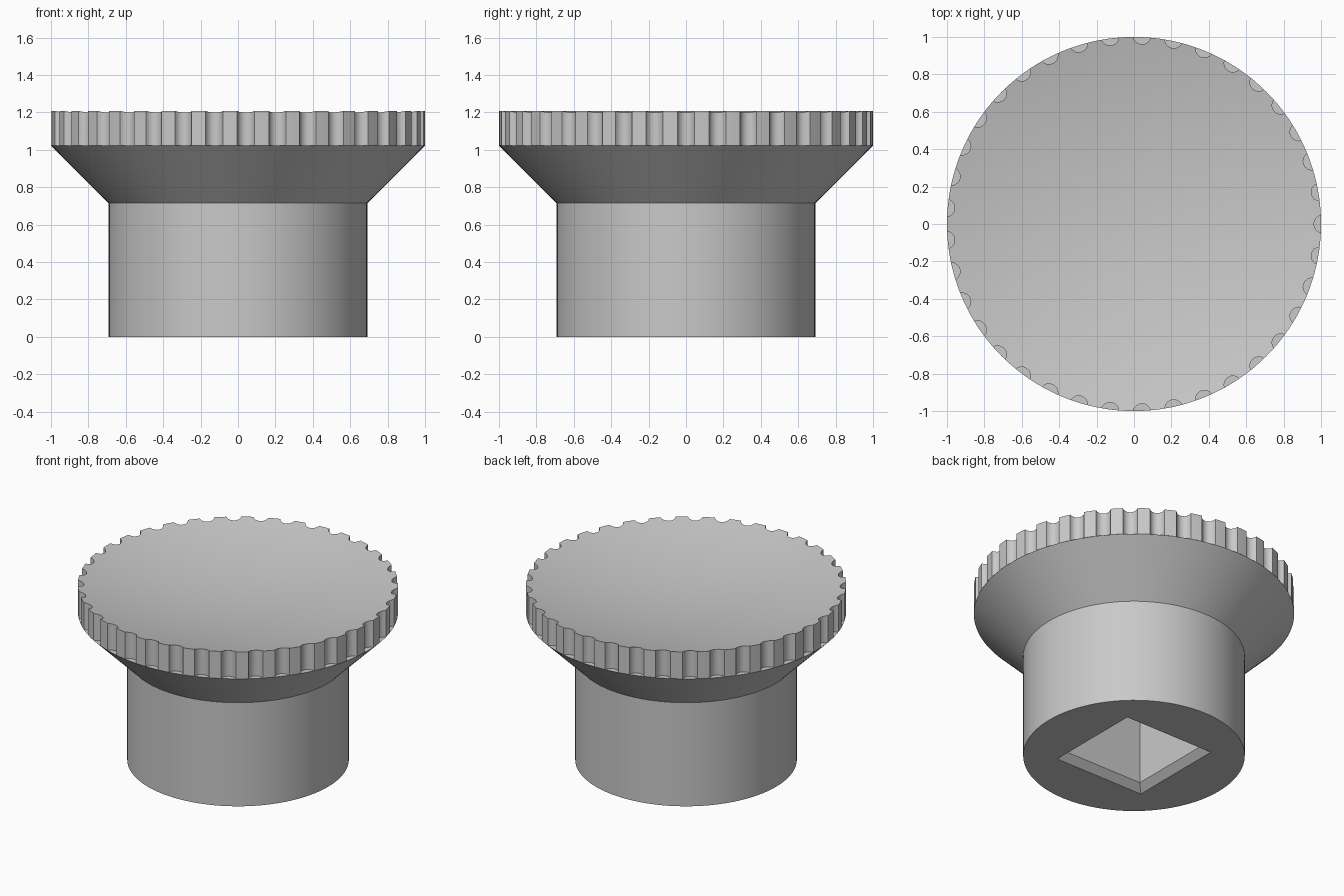
import bpy, bmesh, math

if "Cube" in bpy.data.objects:
    bpy.data.objects.remove(bpy.data.objects["Cube"])

SEG = 96            # divisible by 8 so the square socket gets its corners
NOTCHES = 37
DISH = 0.12         # depth of the hollow in the top
TOP = 1.208
RIM = 1.022         # underside of the grip rim

grey = bpy.data.materials.new("mid grey")
grey.diffuse_color = (0.585, 0.585, 0.585, 1)
grey.use_nodes = True
grey.node_tree.nodes["Principled BSDF"].inputs["Base Color"].default_value = grey.diffuse_color


def circle(r, z):
    return [(r * math.cos(a), r * math.sin(a), z)
            for a in (2 * math.pi * i / SEG for i in range(SEG))]


def square(half, z):
    pts = []
    for i in range(SEG):
        c, s = math.cos(2 * math.pi * i / SEG), math.sin(2 * math.pi * i / SEG)
        k = half / max(abs(c), abs(s))
        pts.append((c * k, s * k, z))
    return pts


def loft(name, rings, cap_start, cap_end):
    """Skin a stack of equal-length rings into one smooth-shaded part."""
    bm = bmesh.new()
    loops = [[bm.verts.new(p) for p in ring] for ring in rings]
    for a, b in zip(loops, loops[1:]):
        n = len(a)
        for i in range(n):
            j = (i + 1) % n
            bm.faces.new((a[i], a[j], b[j], b[i]))
    if cap_start:
        bm.faces.new(loops[0][::-1])
    if cap_end:
        bm.faces.new(loops[-1])
    bmesh.ops.remove_doubles(bm, verts=bm.verts, dist=1e-5)
    mesh = bpy.data.meshes.new(name)
    bm.to_mesh(mesh)
    bm.free()
    mesh.materials.append(grey)
    ob = bpy.data.objects.new(name, mesh)
    bpy.context.collection.objects.link(ob)
    bpy.ops.object.select_all(action='DESELECT')
    ob.select_set(True)
    bpy.context.view_layer.objects.active = ob
    bpy.ops.object.shade_smooth_by_angle(angle=math.radians(25))
    return ob


# Chamfered square socket, round shaft and flared underside
loft("shaft_and_flare", [
    square(0.295, 0.70), square(0.295, 0.045), square(0.34, 0),
    circle(0.692, 0), circle(0.692, 0.714), circle(1.0, RIM)], True, False)


# Grip rim outline: round scoops separated by short crests
def rim_outline():
    pts = []
    centre, r = 1.01, 0.048
    d = (1 + centre ** 2 - r ** 2) / (2 * centre)   # where scoop meets the rim
    h = math.sqrt(1 - d * d)
    sweep = math.atan2(h, centre - d)
    pitch = 2 * math.pi / NOTCHES
    half = math.atan2(h, d)
    for k in range(NOTCHES):
        a = k * pitch
        for i in range(9):
            t = sweep * (i / 4 - 1)
            x, y = centre - r * math.cos(t), r * math.sin(t)
            pts.append((x * math.cos(a) - y * math.sin(a),
                        x * math.sin(a) + y * math.cos(a)))
        for i in (1, 2):
            b = a + half + (pitch - 2 * half) * i / 3
            pts.append((math.cos(b), math.sin(b)))
    return pts


def dish_z(x, y):
    return TOP - DISH * (1 - x * x - y * y)


outline = rim_outline()


def scaled(r):
    return [(x * r / math.hypot(x, y), y * r / math.hypot(x, y)) for x, y in outline]


# Scoop floors, scooped wall, then the hollow top shrinking to the middle
rings = [[(x, y, RIM) for x, y in scaled(1.0)],
         [(x, y, RIM) for x, y in outline],
         [(x, y, dish_z(x, y)) for x, y in outline]]
for r in (0.95, 0.85, 0.75, 0.65, 0.55, 0.45, 0.35, 0.25, 0.15, 0.05):
    rings.append([(x, y, dish_z(x, y)) for x, y in scaled(r)])
loft("grip_rim", rings, False, True)
